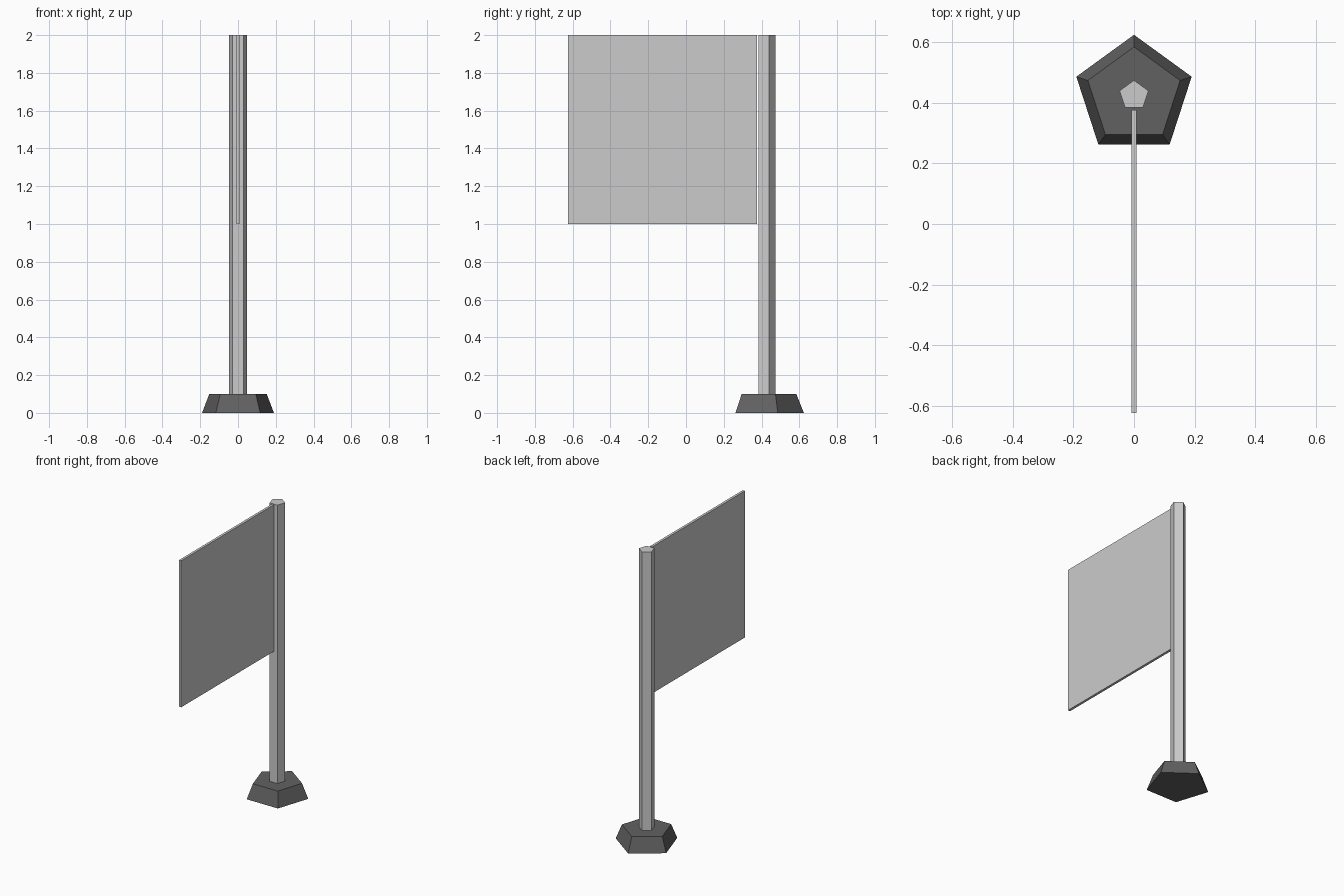
import bpy
from math import radians

if "Cube" in bpy.data.objects:
    bpy.data.objects.remove(bpy.data.objects["Cube"])

POLE_Y = 0.424


def pentagon(name, r_bottom, r_top, z0, z1):
    # five-sided prism or frustum with one corner pointing to +y
    bpy.ops.mesh.primitive_cone_add(vertices=5, radius1=r_bottom, radius2=r_top,
                                    depth=z1 - z0,
                                    location=(0, POLE_Y, (z0 + z1) / 2))
    ob = bpy.context.object
    ob.name = name
    # turn so that the rear corner lies exactly on +y
    far = max(ob.data.vertices, key=lambda v: v.co.y)
    ob.rotation_euler.z = radians(90) - far.co.xy.to_3d().to_2d().angle_signed((1, 0))
    bpy.ops.object.transform_apply(location=False, rotation=True, scale=False)
    return ob


# Dark tapered foot
foot = pentagon("base", 0.2, 0.16, 0.0, 0.1)
dark = bpy.data.materials.new("dark_grey")
dark.diffuse_color = (0.12, 0.12, 0.12, 1)
dark.use_nodes = True
dark.node_tree.nodes["Principled BSDF"].inputs["Base Color"].default_value = dark.diffuse_color
foot.data.materials.append(dark)

# Upright pole
pentagon("pole", 0.05, 0.05, 0.1, 2.0)

# Thin square flag
bpy.ops.mesh.primitive_cube_add(size=1, location=(0, -0.124, 1.5))
flag = bpy.context.object
flag.name = "flag"
flag.scale = (0.017, 1.0, 1.0)
bpy.ops.object.transform_apply(location=False, rotation=False, scale=True)
